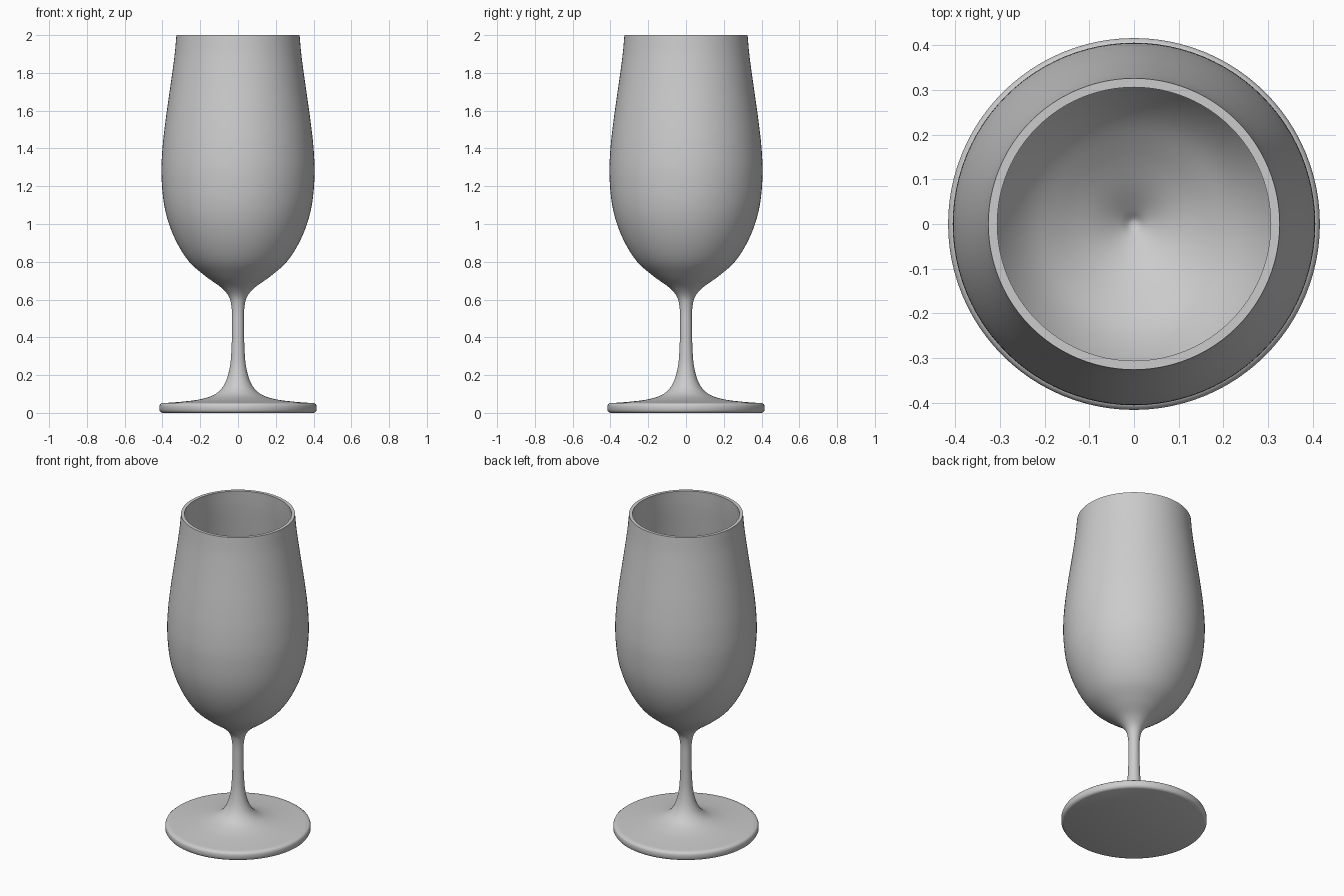
import bpy, bmesh, math
from mathutils import Vector

if "Cube" in bpy.data.objects:
    bpy.data.objects.remove(bpy.data.objects["Cube"])

SIDES = 96


def smooth_path(pts, steps=5):
    """Centripetal-style Catmull-Rom curve through (radius, z) points."""
    p = [Vector(q) for q in pts]
    p = [p[0] * 2 - p[1]] + p + [p[-1] * 2 - p[-2]]
    out = []
    for a, b, c, d in zip(p, p[1:], p[2:], p[3:]):
        t0 = 0.0
        t1 = t0 + (b - a).length ** 0.5
        t2 = t1 + (c - b).length ** 0.5
        t3 = t2 + (d - c).length ** 0.5
        for i in range(steps):
            t = t1 + (t2 - t1) * i / steps
            a1 = a.lerp(b, (t - t0) / (t1 - t0))
            a2 = b.lerp(c, (t - t1) / (t2 - t1))
            a3 = c.lerp(d, (t - t2) / (t3 - t2))
            b1 = a1.lerp(a2, (t - t0) / (t2 - t0))
            b2 = a2.lerp(a3, (t - t1) / (t3 - t1))
            out.append(b1.lerp(b2, (t - t1) / (t2 - t1)))
    return out + [p[-2]]


def lathe(name, profile):
    """Spin a profile around z into one closed surface."""
    bm = bmesh.new()
    vs = [bm.verts.new((r, 0, z)) for r, z in profile]
    es = [bm.edges.new(e) for e in zip(vs, vs[1:])]
    bmesh.ops.spin(bm, geom=vs + es, cent=(0, 0, 0), axis=(0, 0, 1),
                   angle=math.tau, steps=SIDES, use_merge=True)
    bmesh.ops.remove_doubles(bm, verts=bm.verts, dist=1e-5)
    bmesh.ops.recalc_face_normals(bm, faces=bm.faces)
    me = bpy.data.meshes.new(name)
    bm.to_mesh(me)
    bm.free()
    ob = bpy.data.objects.new(name, me)
    bpy.context.collection.objects.link(ob)
    bpy.context.view_layer.objects.active = ob
    ob.select_set(True)
    bpy.ops.object.shade_smooth_by_angle(angle=math.radians(40))
    return ob


# Flat underside and rounded edge of the foot
foot = [(0, 0), (0.40, 0), (0.41, 0.004), (0.416, 0.014),
        (0.416, 0.036), (0.413, 0.045)]

# Foot top, stem and outside of the bowl
outer = smooth_path([
    (0.405, 0.051), (0.30, 0.059), (0.20, 0.072), (0.13, 0.094), (0.09, 0.125),
    (0.063, 0.17), (0.042, 0.25), (0.034, 0.35), (0.032, 0.46), (0.034, 0.56),
    (0.048, 0.615), (0.085, 0.66), (0.17, 0.722), (0.258, 0.80), (0.333, 0.92),
    (0.385, 1.07), (0.405, 1.25), (0.40, 1.40), (0.382, 1.56), (0.355, 1.75),
    (0.335, 1.90), (0.326, 2.0)])

# Inside of the bowl, from the rim down to the small dimple
inner = smooth_path([
    (0.306, 2.0), (0.315, 1.90), (0.335, 1.75), (0.362, 1.56), (0.38, 1.40),
    (0.385, 1.25), (0.366, 1.075), (0.316, 0.93), (0.244, 0.815), (0.16, 0.741),
    (0.075, 0.682), (0.03, 0.648), (0.01, 0.632), (0, 0.63)])

lathe("wine_glass", foot + [tuple(p) for p in outer + inner])
